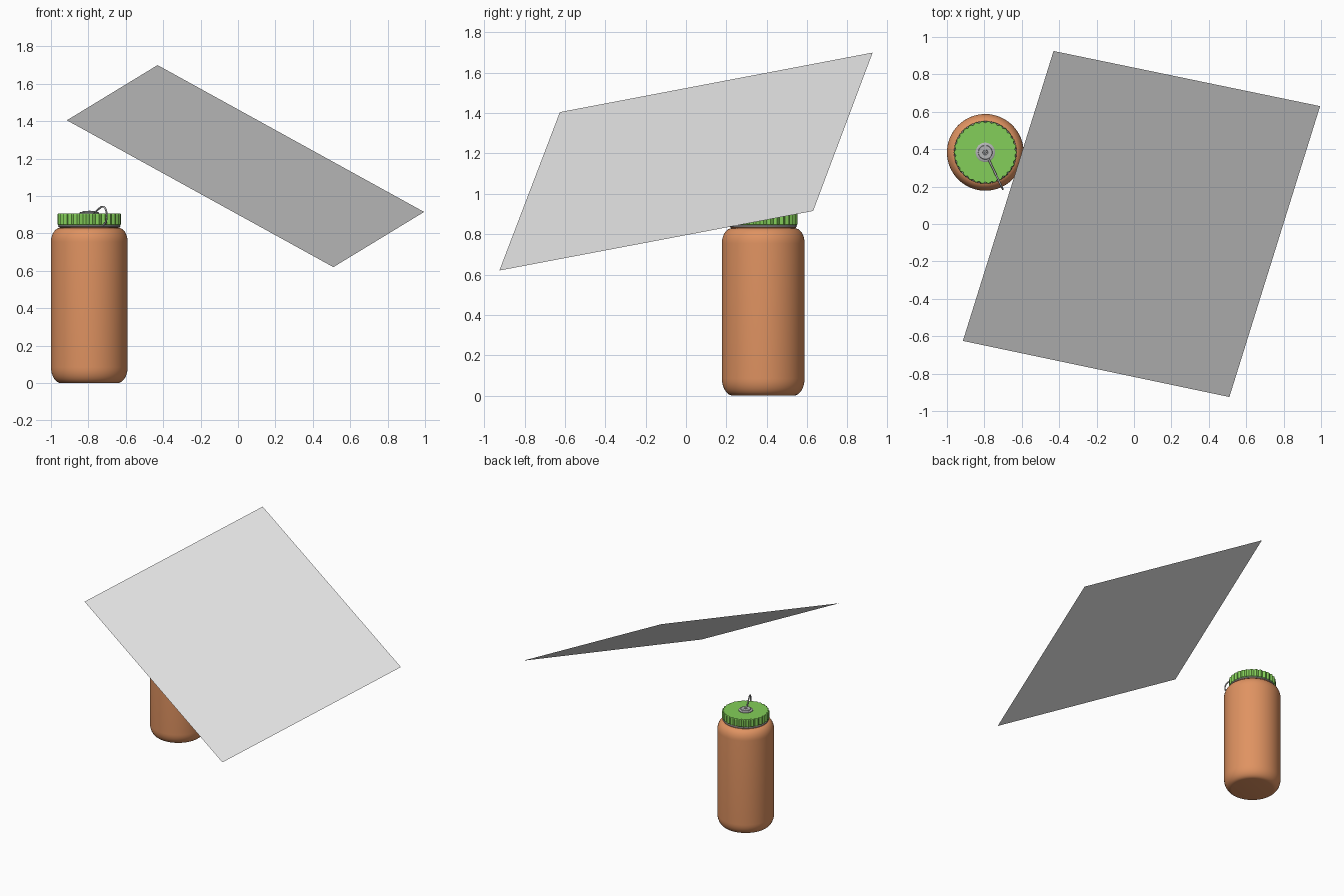
import bpy, bmesh, math
from mathutils import Vector

if "Cube" in bpy.data.objects:
    bpy.data.objects.remove(bpy.data.objects["Cube"])

CX, CY = -0.795, 0.383          # bottle axis


def material(name, rgb):
    m = bpy.data.materials.new(name)
    m.diffuse_color = (*rgb, 1)
    m.use_nodes = True
    m.node_tree.nodes["Principled BSDF"].inputs["Base Color"].default_value = m.diffuse_color
    return m


ORANGE = material("orange_plastic", (0.74, 0.29, 0.12))
GREEN = material("green_lid", (0.23, 0.62, 0.10))
METAL = material("grey_metal", (0.46, 0.46, 0.47))
SHEET = material("light_grey", (0.80, 0.80, 0.80))


def add_object(name, bm, mat, angle=None):
    bmesh.ops.recalc_face_normals(bm, faces=bm.faces)
    me = bpy.data.meshes.new(name)
    bm.to_mesh(me)
    bm.free()
    me.materials.append(mat)
    ob = bpy.data.objects.new(name, me)
    bpy.context.collection.objects.link(ob)
    if angle:
        bpy.ops.object.select_all(action='DESELECT')
        ob.select_set(True)
        bpy.context.view_layer.objects.active = ob
        bpy.ops.object.shade_smooth_by_angle(angle=math.radians(angle))
    return ob


def lathe(name, profile, mat, n=64, ridge=None, angle=35):
    """Turn an (r, z) profile about the bottle axis; ridge(i) scales the radius."""
    bm = bmesh.new()
    rings = []
    for r, z in profile:
        ring = []
        for i in range(n):
            a = 2 * math.pi * i / n
            k = r * (ridge(i) if ridge else 1)
            ring.append(bm.verts.new((CX + k * math.cos(a), CY + k * math.sin(a), z)))
        rings.append(ring)
    for lo, hi in zip(rings, rings[1:]):
        for i in range(n):
            j = (i + 1) % n
            bm.faces.new((lo[i], lo[j], hi[j], hi[i]))
    bm.faces.new(rings[0][::-1])
    bm.faces.new(rings[-1])
    return add_object(name, bm, mat, angle)


def arc(r, z, rr, rz, a0, a1, n=8):
    """Quarter-ellipse piece of a profile."""
    angles = [math.radians(a0 + (a1 - a0) * i / n) for i in range(n + 1)]
    return [(r + rr * math.cos(a), z + rz * math.sin(a)) for a in angles]


# bottle body: rounded base and shoulder, short neck
body = (arc(0.150, 0.085, 0.055, 0.085, -90, 0)
        + arc(0.155, 0.755, 0.050, 0.075, 0, 90)
        + [(0.163, 0.832), (0.163, 0.840), (0.150, 0.842), (0.150, 0.860)])
lathe("bottle_body", body, ORANGE)

# ribbed lid
lathe("lid", [(0.166, 0.845), (0.170, 0.849), (0.170, 0.902), (0.167, 0.906)], GREEN, n=120,
      ridge=lambda i: (1.0, 0.975, 0.945, 0.975)[i % 4], angle=30)

# metal button on the lid
lathe("lid_button", [(0.052, 0.904), (0.052, 0.911), (0.046, 0.915), (0.038, 0.915),
                     (0.036, 0.920), (0.014, 0.920), (0.012, 0.916), (0.006, 0.916),
                     (0.005, 0.922)], METAL, n=32)


def wire(name, points, radius, cyclic=False):
    cu = bpy.data.curves.new(name, 'CURVE')
    cu.dimensions = '3D'
    cu.bevel_depth = radius
    cu.bevel_resolution = 2
    cu.resolution_u = 6
    cu.use_fill_caps = True
    sp = cu.splines.new('BEZIER')
    sp.bezier_points.add(len(points) - 1)
    for bp, p in zip(sp.bezier_points, points):
        bp.co = p
        bp.handle_left_type = bp.handle_right_type = 'AUTO'
    sp.use_cyclic_u = cyclic
    cu.materials.append(METAL)
    ob = bpy.data.objects.new(name, cu)
    bpy.context.collection.objects.link(ob)


# tether wire from the button over the lid edge to the neck
d = Vector((0.43, -0.903, 0))
path = [(0.03, 0.913), (0.08, 0.917), (0.12, 0.932), (0.16, 0.943), (0.20, 0.932),
        (0.217, 0.900), (0.207, 0.865), (0.165, 0.840)]
wire("tether", [Vector((CX, CY, z)) + d * r for r, z in path], 0.005)
wire("neck_ring", [(CX + 0.162 * math.cos(a * math.pi / 6), CY + 0.162 * math.sin(a * math.pi / 6), 0.840)
                   for a in range(12)], 0.005, True)

# tilted flat sheet
bm = bmesh.new()
bm.faces.new([bm.verts.new(c) for c in ((-0.915, -0.625, 1.405), (0.51, -0.925, 0.62),
                                        (0.995, 0.63, 0.915), (-0.43, 0.925, 1.70))])
bm.normal_update()
add_object("tilted_sheet", bm, SHEET)
